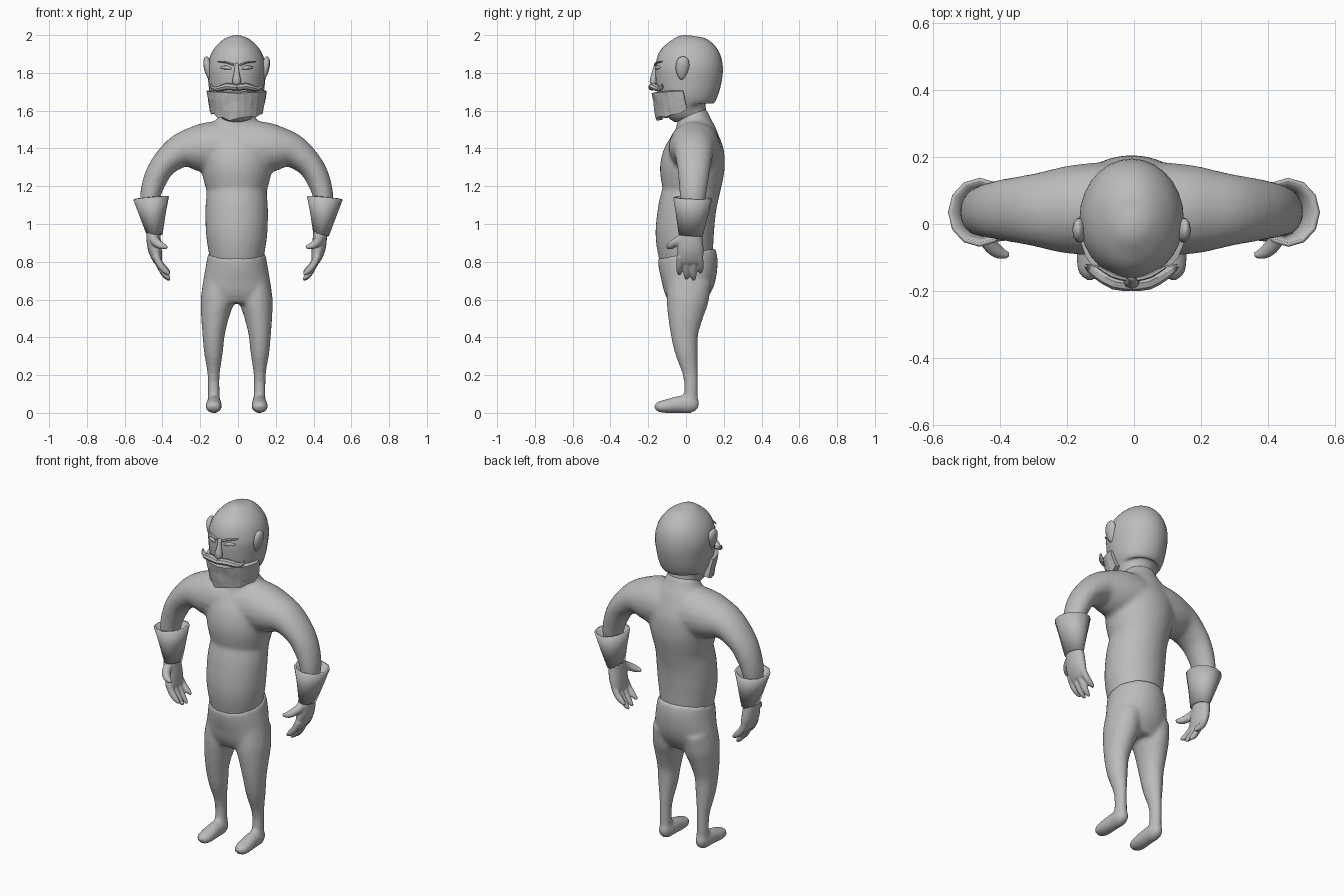
import bpy, bmesh, math, random
from mathutils import Vector

random.seed(3)
grey = bpy.data.materials.new("plain grey")
grey.diffuse_color = (0.5, 0.5, 0.5, 1)
Y, Z = Vector((0, 1, 0)), Vector((0, 0, 1))
OFF = -0.007  # the figure stands slightly off the centre line


def finish(bm, name, smooth=True, voxel=0, soften=5, off=OFF):
    bmesh.ops.recalc_face_normals(bm, faces=bm.faces)
    me = bpy.data.meshes.new(name)
    bm.to_mesh(me)
    bm.free()
    me.materials.append(grey)
    for p in me.polygons:
        p.use_smooth = smooth
    ob = bpy.data.objects.new(name, me)
    ob.location.x = off
    bpy.context.collection.objects.link(ob)
    if voxel:  # fuse overlapping volumes into one soft skin
        m = ob.modifiers.new("fuse", 'REMESH')
        m.mode, m.voxel_size, m.use_smooth_shade = 'VOXEL', voxel, True
        m = ob.modifiers.new("soften", 'SMOOTH')
        m.factor, m.iterations = 0.5, soften
    return ob


def spline(pts, steps):
    """Catmull-Rom interpolation of tuples."""
    out = []
    for i in range(len(pts) - 1):
        a, b, c, d = (pts[max(i - 1, 0)], pts[i], pts[i + 1], pts[min(i + 2, len(pts) - 1)])
        for k in range(steps):
            t = k / steps
            out.append([0.5 * (2 * q + (r - p) * t + (2 * p - 5 * q + 4 * r - s) * t * t
                               + (3 * q - p - 3 * r + s) * t ** 3)
                        for p, q, r, s in zip(a, b, c, d)])
    return out + [list(pts[-1])]


def tube(bm, pts, ref=Y, side=1, n=20, steps=4, cap=True):
    """Loft ellipses along (x, y, z, radius across, radius along ref)."""
    pts = spline(pts, steps)
    rings = []
    for i, (x, y, z, ru, rv) in enumerate(pts):
        t = (Vector(pts[min(i + 1, len(pts) - 1)][:3]) - Vector(pts[max(i - 1, 0)][:3])).normalized()
        u = t.cross(ref).normalized()
        v = u.cross(t)
        ring = []
        for k in range(n):
            a = 2 * math.pi * k / n
            p = Vector((x, y, z)) + u * ru * math.cos(a) + v * rv * math.sin(a)
            ring.append(bm.verts.new((p.x * side, p.y, p.z)))
        rings.append(ring)
    for a, b in zip(rings, rings[1:]):
        for k in range(n):
            bm.faces.new((a[k], a[(k + 1) % n], b[(k + 1) % n], b[k]))
    if cap:
        bm.faces.new(rings[0])
        bm.faces.new(rings[-1])


def upright(rows):
    """Rows of (z, half width, front y, back y) to loft points."""
    return [(0, (f + b) / 2, z, w, (b - f) / 2) for z, w, f, b in rows]


# torso and arms
bm = bmesh.new()
tube(bm, upright([(0.78, .135, -.135, .13), (0.84, .147, -.148, .143), (0.95, .163, -.162, .148),
                  (1.08, .166, -.148, .160), (1.17, .160, -.125, .178), (1.21, .170, -.130, .190),
                  (1.30, .190, -.138, .205), (1.40, .195, -.110, .203), (1.48, .165, -.068, .168),
                  (1.54, .115, -.050, .135), (1.60, .085, -.040, .110)]), n=28)
for s in (1, -1):
    tube(bm, [(.02, .045, 1.40, .14, .14), (.11, .045, 1.405, .14, .138), (.20, .042, 1.402, .125, .130),
              (.295, .042, 1.387, .092, .108), (.383, .042, 1.318, .070, .092), (.432, .040, 1.235, .063, .080),
              (.460, .035, 1.13, .052, .068), (.452, .03, 1.00, .038, .05)], side=s)
finish(bm, "torso_and_arms", voxel=.013)

# trousers with feet
bm = bmesh.new()
tube(bm, upright([(.845, .152, -.150, .157), (.80, .160, -.148, .168), (.72, .174, -.136, .160),
                  (.64, .186, -.118, .130), (.58, .180, -.085, .095)]), n=28)
for s in (1, -1):
    tube(bm, [(.10, .02, .70, .075, .115), (.103, .008, .60, .088, .112), (.114, -.002, .52, .076, .096),
              (.122, -.008, .42, .060, .074), (.123, .002, .32, .050, .060), (.122, .020, .22, .034, .042),
              (.122, .026, .15, .031, .036), (.120, .024, .04, .033, .038)], side=s)
    tube(bm, [(.12, .066, .036, .018, .022), (.12, .035, .044, .036, .045), (.12, -.03, .045, .040, .046),
              (.122, -.10, .036, .044, .037), (.122, -.145, .031, .037, .029), (.122, -.166, .026, .018, .012)],
         ref=Z, side=s)
finish(bm, "trousers_and_feet", voxel=.012, soften=4)

# head with neck
bm = bmesh.new()
tube(bm, upright([(1.52, .09, -.04, .115), (1.57, .088, -.045, .112), (1.62, .115, -.115, .128),
                  (1.68, .140, -.148, .165), (1.75, .150, -.162, .186), (1.83, .155, -.163, .195),
                  (1.90, .136, -.150, .176), (1.95, .101, -.118, .138), (1.985, .056, -.066, .080),
                  (1.999, .012, -.012, .026)]), n=28)
finish(bm, "head")

# ears
for s, label in ((1, "right"), (-1, "left")):
    bm = bmesh.new()
    tube(bm, [(.142, -.02, 1.765, .006, .012), (.150, -.022, 1.80, .016, .030), (.156, -.018, 1.845, .021, .038),
              (.160, -.012, 1.875, .014, .026), (.160, -.01, 1.886, .004, .008)], side=s, n=10, steps=2)
    finish(bm, label + "_ear")

# nose
bm = bmesh.new()
tube(bm, [(0, -.155, 1.85, .010, .012), (0, -.165, 1.80, .014, .016), (0, -.172, 1.755, .024, .021),
          (0, -.165, 1.735, .016, .012)], n=8, steps=2)
finish(bm, "nose")

# eyes and brows
for s, label in ((1, "right"), (-1, "left")):
    bm = bmesh.new()
    tube(bm, [(.028, -.159, 1.822, .004, .004), (.055, -.152, 1.828, .010, .011), (.085, -.138, 1.828, .004, .004)],
         ref=Z, side=s, n=8, steps=3)
    finish(bm, label + "_eye")
    bm = bmesh.new()
    tube(bm, [(.016, -.164, 1.842, .007, .006), (.055, -.154, 1.856, .008, .006), (.100, -.128, 1.860, .005, .003)],
         ref=Z, side=s, n=6, steps=2)
    finish(bm, label + "_brow", smooth=False)

# moustache, both halves meeting under the nose
bm = bmesh.new()
for s in (1, -1):
    tube(bm, [(0, -.178, 1.722, .022, .016), (.05, -.172, 1.728, .024, .019), (.10, -.146, 1.715, .020, .014),
              (.128, -.130, 1.722, .012, .010), (.137, -.125, 1.742, .004, .004)], ref=Z, side=s, n=8, steps=2)
finish(bm, "moustache", smooth=False)

# faceted beard wrapped around the jaw
bm = bmesh.new()
COLS, ROWS = 12, 3
grid = []
for i in range(COLS + 1):
    f = 2 * i / COLS - 1
    a = f * math.radians(88)
    top = 1.695 + .012 * abs(f)
    low = 1.555 + .05 * f * f + random.uniform(-.008, .012)
    col = []
    for j in range(ROWS + 1):
        t = j / ROWS
        r = 1 - .12 * t + random.uniform(-.02, .02)
        col.append(bm.verts.new((.145 * r * math.sin(a), -.01 - .155 * r * math.cos(a) + .02 * t * abs(f),
                                 top + (low - top) * t)))
    grid.append(col)
for a, b in zip(grid, grid[1:]):
    for j in range(ROWS):
        bm.faces.new((a[j], a[j + 1], b[j + 1], b[j]))
bmesh.ops.triangulate(bm, faces=bm.faces)
m = finish(bm, "beard", smooth=False).modifiers.new("thickness", 'SOLIDIFY')
m.thickness, m.offset = .03, 0

# gauntlet cuffs and hands
for s, label in ((1, "right"), (-1, "left")):
    bm = bmesh.new()
    tube(bm, [(.460, .035, 1.138, .095, .103), (.452, .032, 1.05, .070, .086), (.440, .025, .94, .041, .064)],
         side=s, n=12, steps=1, cap=False)
    m = finish(bm, label + "_cuff", off=0).modifiers.new("thickness", 'SOLIDIFY')
    m.thickness, m.offset = .012, -1

    bm = bmesh.new()
    tube(bm, [(.442, .025, .98, .036, .058), (.440, .025, .92, .038, .064), (.432, .024, .86, .036, .070),
              (.418, .022, .805, .024, .066), (.412, .022, .79, .012, .05)], side=s, n=16)
    for y, drop in ((-.035, .03), (.003, .005), (.040, 0), (.076, .04)):  # fingers
        tube(bm, [(.428, .02 + (y - .02) * .9, .83, .020, .020), (.405, y, .775 + drop * .3, .019, .018),
                  (.378, y, .728 + drop * .8, .017, .016), (.354, y, .702 + drop, .008, .008)],
             side=s, n=10, steps=3)
    tube(bm, [(.440, -.01, .925, .026, .028), (.428, -.052, .905, .024, .024), (.400, -.082, .885, .021, .020),
              (.366, -.094, .876, .009, .009)], ref=Z, side=s, n=10)  # thumb
    finish(bm, label + "_hand", voxel=.006, soften=3)
